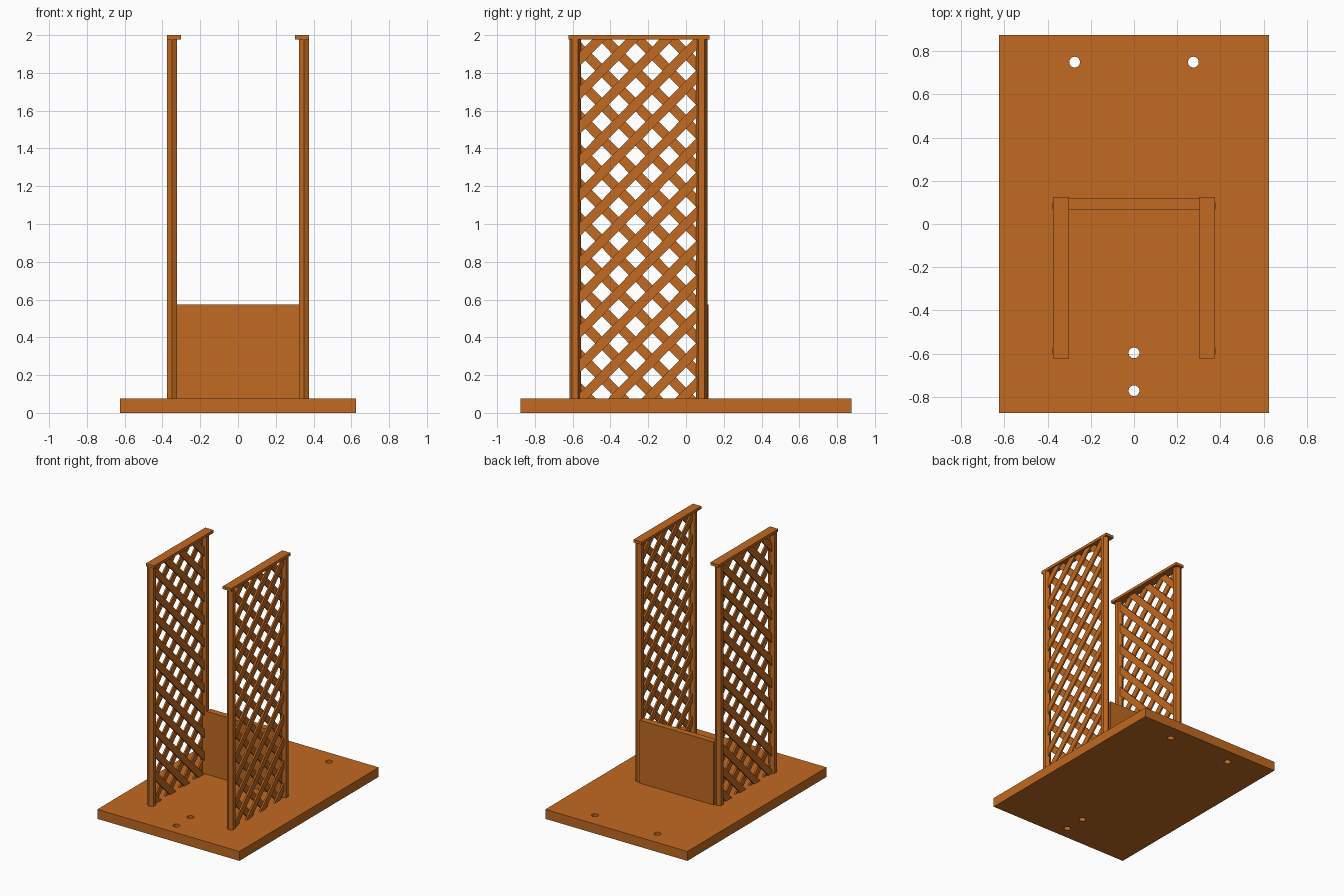
import bpy, bmesh, math
from mathutils import Matrix, Vector

if "Cube" in bpy.data.objects:
    bpy.data.objects.remove(bpy.data.objects["Cube"], do_unlink=True)

COLOUR = (0.533, 0.143, 0.015, 1)
wood = bpy.data.materials.new("orange_wood")
wood.use_nodes = True
wood.diffuse_color = COLOUR
wood.node_tree.nodes["Principled BSDF"].inputs["Base Color"].default_value = COLOUR

BASE_TOP, RAIL_BOTTOM, TOP = 0.075, 1.978, 2.0
PANEL_X = 0.35                      # centre plane of each lattice panel
POST_Y = (-0.587, 0.083)            # front and back post of each panel


def finish(bm, name):
    """Turn a bmesh into a named wooden object."""
    bmesh.ops.recalc_face_normals(bm, faces=bm.faces)
    mesh = bpy.data.meshes.new(name)
    bm.to_mesh(mesh)
    bm.free()
    mesh.materials.append(wood)
    obj = bpy.data.objects.new(name, mesh)
    bpy.context.collection.objects.link(obj)
    return obj


def box(name, low, high):
    bm = bmesh.new()
    low, high = Vector(low), Vector(high)
    bmesh.ops.create_cube(bm, size=1, matrix=Matrix.Translation((low + high) / 2)
                          @ Matrix.Diagonal((*(high - low), 1)))
    return finish(bm, name)


def post(name, x, y):
    """Hexagonal post with a corner facing the front."""
    bm = bmesh.new()
    bmesh.ops.create_cone(bm, cap_ends=True, segments=6, radius1=0.031, radius2=0.031,
                          depth=RAIL_BOTTOM - BASE_TOP,
                          matrix=Matrix.Translation((x, y, (RAIL_BOTTOM + BASE_TOP) / 2)))
    # turn so that two corners lie on the y axis
    corner = bm.verts[:][0].co - Vector((x, y, 0))
    turn = math.pi / 2 - math.atan2(corner.y, corner.x)
    bmesh.ops.rotate(bm, verts=bm.verts, cent=(x, y, 0), matrix=Matrix.Rotation(turn, 3, 'Z'))
    return finish(bm, name)


def strips(name, x, slope):
    """One layer of parallel diagonal strips, trimmed to the panel frame."""
    step_y, step_z, width, thick = 0.178, 0.1805, 0.051, 0.0125
    angle = slope * math.atan2(step_z, step_y)
    bm = bmesh.new()
    for k in range(-9, 9):
        centre = Vector((x, -0.267 + (k + 0.5) * step_y, 1.0))
        bmesh.ops.create_cube(bm, size=1, matrix=Matrix.Translation(centre)
                              @ Matrix.Rotation(angle, 4, 'X')
                              @ Matrix.Diagonal((thick, 6, width, 1)))
    trims = (((0, POST_Y[0], 0), (0, -1, 0)), ((0, POST_Y[1], 0), (0, 1, 0)),
             ((0, 0, BASE_TOP), (0, 0, -1)), ((0, 0, RAIL_BOTTOM), (0, 0, 1)))
    for point, normal in trims:
        cut = bmesh.ops.bisect_plane(bm, geom=bm.verts[:] + bm.edges[:] + bm.faces[:],
                                     plane_co=point, plane_no=normal, clear_outer=True)
        rim = [e for e in cut["geom_cut"] if isinstance(e, bmesh.types.BMEdge)]
        bmesh.ops.holes_fill(bm, edges=rim, sides=0)
    return finish(bm, name)


def outline(curve, points):
    spline = curve.splines.new('POLY')
    spline.points.add(len(points) - 1)
    for p, (x, y) in zip(spline.points, points):
        p.co = (x, y, 0, 1)
    spline.use_cyclic_u = True


# Base board: filled outline with four round through holes
curve = bpy.data.curves.new("base_outline", 'CURVE')
curve.dimensions = '2D'
curve.fill_mode = 'BOTH'
curve.extrude = BASE_TOP / 2
outline(curve, [(sx * 0.625, sy * 0.875) for sx, sy in ((-1, -1), (1, -1), (1, 1), (-1, 1))])
for hx, hy in ((-0.275, 0.75), (0.275, 0.75), (0, -0.597), (0, -0.772)):
    outline(curve, [(hx + 0.025 * math.cos(a * math.tau / 32),
                     hy + 0.025 * math.sin(a * math.tau / 32)) for a in range(32)])
temp = bpy.data.objects.new("base_outline", curve)
bpy.context.collection.objects.link(temp)
bm = bmesh.new()
bm.from_mesh(temp.to_mesh())
temp.to_mesh_clear()
bpy.data.objects.remove(temp, do_unlink=True)
bmesh.ops.remove_doubles(bm, verts=bm.verts, dist=0.0001)
bmesh.ops.translate(bm, verts=bm.verts, vec=(0, 0, BASE_TOP / 2))
for f in bm.faces:
    f.smooth = False
finish(bm, "base_board")

# Two lattice side panels: posts, crossing strips and a top rail
for side, s in (("left", 1), ("right", -1)):
    for place, y in zip(("front", "back"), POST_Y):
        post(f"{side}_{place}_post", s * PANEL_X, y)
    strips(f"{side}_outer_lattice", s * (PANEL_X + 0.00625), 1)
    strips(f"{side}_inner_lattice", s * (PANEL_X - 0.00625), -1)
    xs = sorted((s * 0.302, s * 0.375))
    box(f"{side}_top_rail", (xs[0], -0.623, RAIL_BOTTOM), (xs[1], 0.125, TOP))

# Low back board between the rear posts
box("back_board", (-0.325, 0.068, BASE_TOP), (0.325, 0.118, 0.575))
